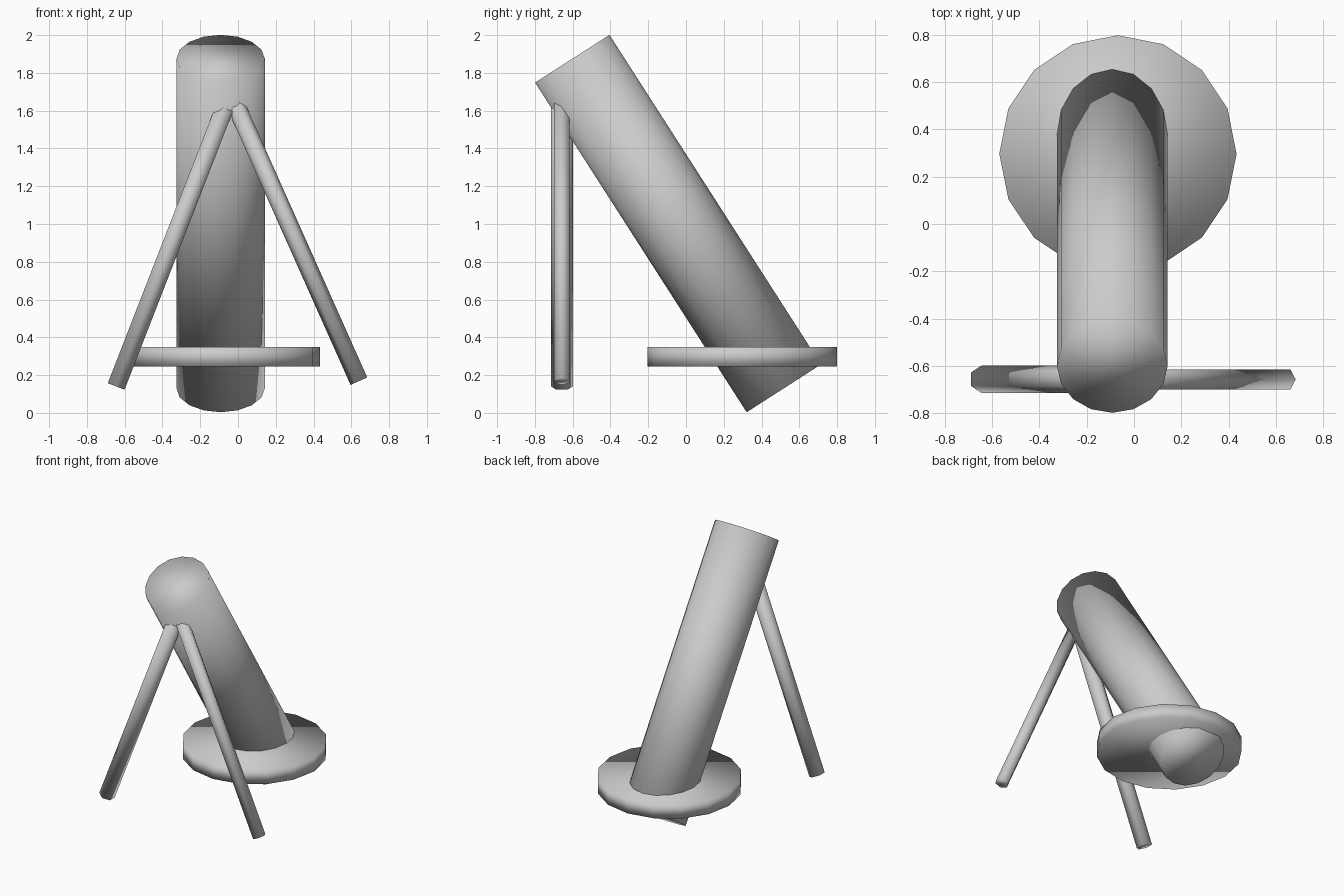
import bpy, bmesh, math
from mathutils import Vector

if "Cube" in bpy.data.objects:
    bpy.data.objects.remove(bpy.data.objects["Cube"])


def rod(name, start, end, radius, sides, first, squash=1.0):
    """Capped prism between two points; 'first' is the direction of its first corner."""
    start, end = Vector(start), Vector(end)
    axis = (end - start).normalized()
    u = Vector(first)
    u = (u - axis * u.dot(axis)).normalized()
    v = axis.cross(u) * squash
    bm = bmesh.new()
    rings = []
    for centre in (start, end):
        ring = []
        for i in range(sides):
            a = 2 * math.pi * i / sides
            ring.append(bm.verts.new(centre + radius * (u * math.cos(a) + v * math.sin(a))))
        rings.append(ring)
    low, high = rings
    for i in range(sides):
        j = (i + 1) % sides
        bm.faces.new((low[i], low[j], high[j], high[i]))
    bm.faces.new(low[::-1])
    bm.faces.new(high)
    # The whole part is smooth shaded, including across the rims
    for f in bm.faces:
        f.smooth = True
    mesh = bpy.data.meshes.new(name)
    bm.to_mesh(mesh)
    bm.free()
    obj = bpy.data.objects.new(name, mesh)
    bpy.context.collection.objects.link(obj)
    return obj


X, Y = (1, 0, 0), (0, 1, 0)

# Tilted main tube
rod("tube", (-0.092, 0.518, 0.13), (-0.092, -0.602, 1.875), 0.234, 16, X)

# Flat round base plate that the tube passes through
rod("base_plate", (-0.068, 0.297, 0.245), (-0.068, 0.297, 0.35), 0.502, 16, X)

# Two hexagonal support legs meeting under the front of the tube
rod("left_leg", (-0.645, -0.657, 0.14), (-0.071, -0.657, 1.614), 0.058, 6, Y, 0.95)
rod("right_leg", (0.64, -0.658, 0.168), (-0.02, -0.658, 1.648), 0.0485, 6, X)
